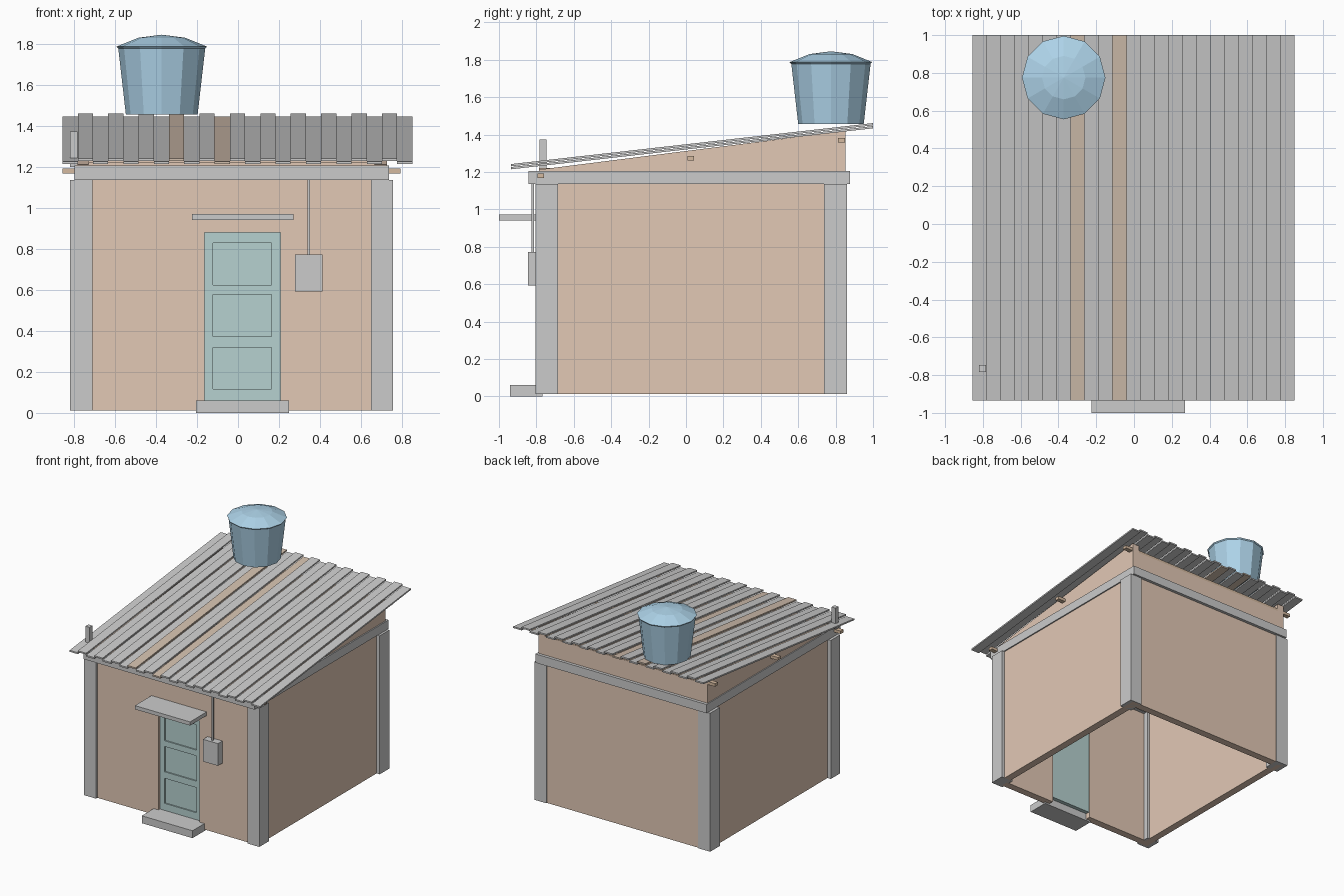
import bpy, bmesh
from math import cos, sin, pi

if "Cube" in bpy.data.objects:
    bpy.data.objects.remove(bpy.data.objects["Cube"])


def material(name, rgb):
    m = bpy.data.materials.new(name)
    m.diffuse_color = (*rgb, 1)
    m.use_nodes = True
    m.node_tree.nodes["Principled BSDF"].inputs["Base Color"].default_value = m.diffuse_color
    return m


CLAY = material("clay", (0.76, 0.58, 0.46))
CONCRETE = material("concrete", (0.67, 0.67, 0.65))
METAL = material("metal", (0.68, 0.69, 0.70))
RUST = material("rust", (0.64, 0.52, 0.42))
WOOD = material("wood", (0.66, 0.49, 0.35))
TEAL = material("teal_paint", (0.47, 0.64, 0.63))
BLUE = material("blue_plastic", (0.42, 0.65, 0.81))
PALE = material("pale_grey", (0.83, 0.83, 0.83))


def finish(name, bm, mat):
    bmesh.ops.recalc_face_normals(bm, faces=bm.faces)
    me = bpy.data.meshes.new(name)
    bm.to_mesh(me)
    bm.free()
    me.materials.append(mat)
    ob = bpy.data.objects.new(name, me)
    bpy.context.collection.objects.link(ob)
    return ob


def prism(name, profile, axis, lo, hi, mat):
    """Extrude a closed profile along x (points y,z) or y (points x,z)."""
    bm = bmesh.new()
    put = (lambda p, t: (t, *p)) if axis == "x" else (lambda p, t: (p[0], t, p[1]))
    face = bm.faces.new([bm.verts.new(put(p, lo)) for p in profile])
    new = bmesh.ops.extrude_face_region(bm, geom=[face])["geom"]
    step = put((0, 0), hi - lo)
    bmesh.ops.translate(bm, vec=step, verts=[v for v in new if isinstance(v, bmesh.types.BMVert)])
    return finish(name, bm, mat)


def box(name, x, y, z, mat):
    return prism(name, [(x[0], z[0]), (x[1], z[0]), (x[1], z[1]), (x[0], z[1])], "y", *y, mat)


def lathe(name, centre, rings, sides, mat):
    """Closed low-poly turned shape from (radius, z) rings; zero radius is a tip."""
    bm = bmesh.new()
    loops = []
    for r, z in rings:
        n = sides if r else 1
        loops.append([bm.verts.new((centre[0] + r * cos(2 * pi * i / sides),
                                    centre[1] + r * sin(2 * pi * i / sides), z)) for i in range(n)])
    for a, b in zip(loops, loops[1:]):
        for i in range(sides):
            j = (i + 1) % sides
            if len(b) == 1:
                bm.faces.new((a[i], a[j], b[0]))
            else:
                bm.faces.new((a[i], a[j], b[j], b[i]))
    bm.faces.new(loops[0])
    return finish(name, bm, mat)


# walls: front with a door notch, low back, sloping sides
X0, X1, Y0, Y1, T = -0.79, 0.727, -0.787, 0.853, 0.06
D0, D1, DTOP = -0.163, 0.207, 0.88
prism("front_wall", [(X0 + T, 0.012), (D0, 0.012), (D0, DTOP), (D1, DTOP), (D1, 0.012),
                     (X1 - T, 0.012), (X1 - T, 1.222), (X0 + T, 1.222)], "y", Y0, Y0 + T, CLAY)
box("back_wall", (X0 + T, X1 - T), (Y1 - T, Y1), (0.012, 1.358), CLAY)
side = [(Y0, 0.012), (Y1, 0.012), (Y1, 1.42), (Y0, 1.212)]
prism("left_wall", side, "x", X0, X0 + T, CLAY)
prism("right_wall", side, "x", X1 - T, X1, CLAY)

# corner columns
for sx, x in (("left", (-0.82, -0.71)), ("right", (0.648, 0.755))):
    for sy, y in (("front", (-0.805, -0.684)), ("back", (0.738, 0.861))):
        box(f"{sy}_{sx}_column", x, y, (0.012, 1.135), CONCRETE)

# ring beam
BZ = (1.135, 1.206)
box("front_beam", (-0.798, 0.737), (-0.842, -0.70), BZ, CONCRETE)
box("back_beam", (-0.798, 0.737), (0.735, 0.877), BZ, CONCRETE)
box("left_beam", (-0.798, -0.71), (-0.70, 0.735), BZ, CONCRETE)
box("right_beam", (0.648, 0.737), (-0.70, 0.735), BZ, CONCRETE)

# purlins under the roof
for i, (y, z) in enumerate(((-0.777, 1.18), (0.025, 1.272), (0.832, 1.368))):
    box(f"purlin_{i + 1}", (-0.856, 0.793), (y - 0.018, y + 0.018), (z - 0.012, z + 0.012), WOOD)

# roof: alternating low and raised sheet strips, two of them rusty
W = 1.707 / 23
for i in range(23):
    lift = 0.016 * (i % 2)
    x = -0.856 + i * W
    prism(f"roof_strip_{i + 1}",
          [(-0.935, 1.214 + lift), (1.0, 1.433 + lift), (1.0, 1.445 + lift), (-0.935, 1.226 + lift)],
          "x", x, x + W, RUST if i in (7, 10) else METAL)

# stub post poking through the roof
box("stub_post", (-0.82, -0.783), (-0.783, -0.747), (1.2, 1.373), CONCRETE)

# water tank and lid
lathe("water_tank", (-0.372, 0.775), [(0.175, 1.455), (0.212, 1.778)], 12, BLUE)
lathe("tank_lid", (-0.372, 0.775),
      [(0.207, 1.773), (0.221, 1.787), (0.115, 1.83), (0, 1.845)], 12, BLUE)

# door: slab with stiles and rails leaving three sunken panels
box("door_slab", (D0, D1), (-0.757, -0.735), (0.06, DTOP), TEAL)
for n, x in (("left", (D0, -0.122)), ("right", (0.163, D1))):
    box(f"door_{n}_stile", x, (-0.767, -0.757), (0.06, DTOP), TEAL)
for i, z in enumerate(((0.06, 0.117), (0.32, 0.373), (0.578, 0.625), (0.83, DTOP))):
    box(f"door_rail_{i + 1}", (-0.122, 0.163), (-0.767, -0.757), z, TEAL)

# canopy and doorstep
box("door_canopy", (-0.225, 0.27), (-1.0, -0.78), (0.941, 0.971), CONCRETE)
box("doorstep", (-0.205, 0.25), (-0.94, -0.767), (0.0, 0.06), CONCRETE)

# meter box and conduit
box("meter_box", (0.278, 0.412), (-0.845, -0.785), (0.593, 0.773), PALE)
box("meter_conduit", (0.34, 0.352), (-0.826, -0.813), (0.77, 1.14), CONCRETE)
